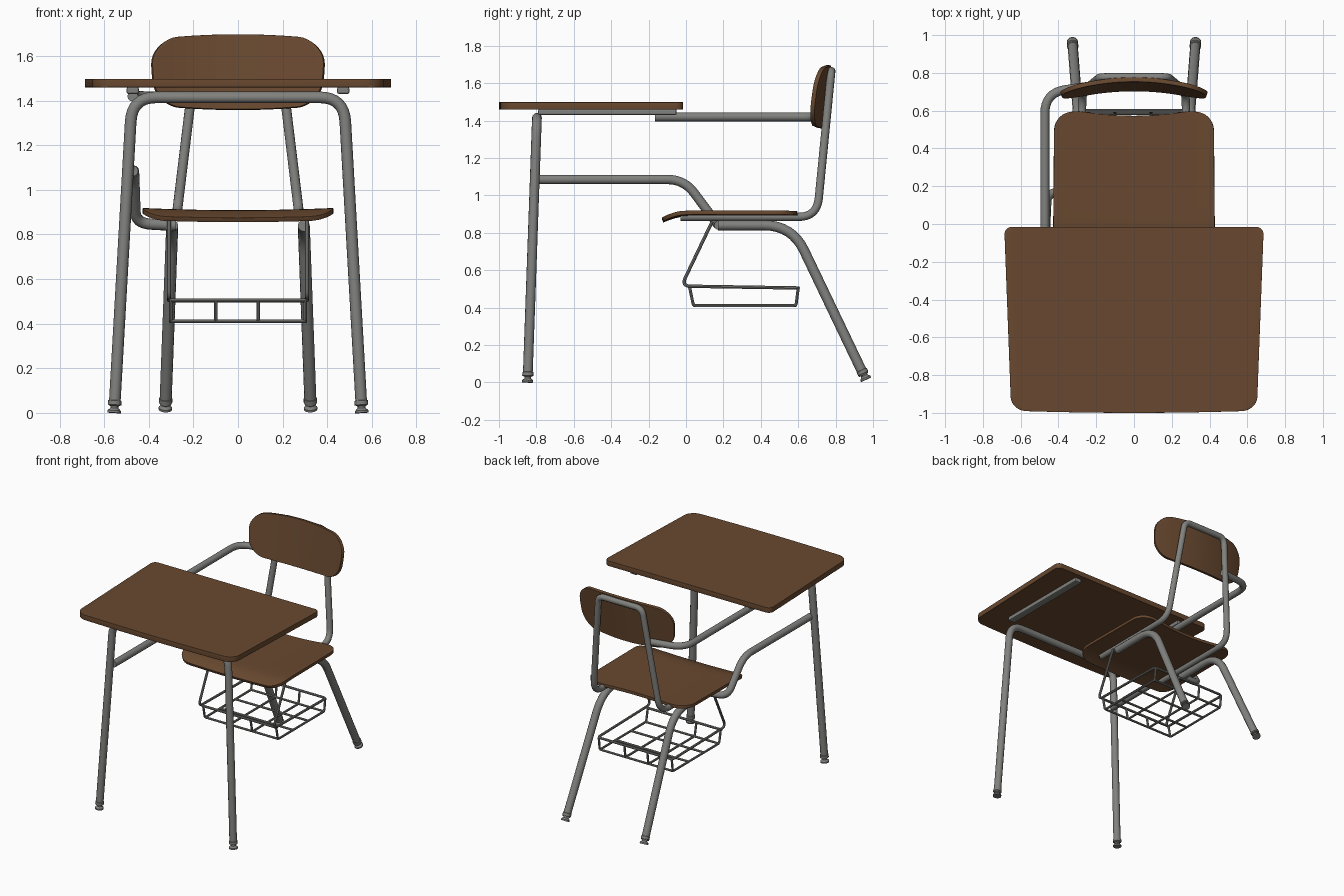
import bpy, bmesh, math
from mathutils import Vector, Matrix

if "Cube" in bpy.data.objects:
    bpy.data.objects.remove(bpy.data.objects["Cube"])


def material(name, rgb):
    m = bpy.data.materials.new(name)
    m.diffuse_color = (*rgb, 1)
    m.use_nodes = True
    m.node_tree.nodes["Principled BSDF"].inputs["Base Color"].default_value = m.diffuse_color
    return m


WOOD = material("brown wood", (0.14, 0.066, 0.029))
STEEL = material("grey steel", (0.22, 0.22, 0.21))


def add(name, mesh, mat):
    ob = bpy.data.objects.new(name, mesh)
    bpy.context.collection.objects.link(ob)
    mesh.materials.clear()
    mesh.materials.append(mat)
    bpy.ops.object.select_all(action='DESELECT')
    bpy.context.view_layer.objects.active = ob
    ob.select_set(True)
    bpy.ops.object.shade_smooth_by_angle(angle=math.radians(40))
    return ob


def rounded(points, bend):
    """Replace each inner corner of a path by a smooth bend."""
    p = [Vector(q) for q in points]
    out = [p[0]]
    for i in range(1, len(p) - 1):
        b = bend[i - 1] if isinstance(bend, (list, tuple)) else bend
        a = p[i] + (p[i - 1] - p[i]).normalized() * b
        c = p[i] + (p[i + 1] - p[i]).normalized() * b
        for k in range(9):
            t = k / 8
            out.append(a * (1 - t) ** 2 + p[i] * 2 * t * (1 - t) + c * t * t)
    return out + [p[-1]]


def tube(name, points, radius, bend=0.1, sides=4):
    cu = bpy.data.curves.new(name, 'CURVE')
    cu.dimensions = '3D'
    cu.bevel_depth, cu.bevel_resolution, cu.use_fill_caps = radius, sides, True
    path = rounded(points, bend)
    sp = cu.splines.new('POLY')
    sp.points.add(len(path) - 1)
    for s, q in zip(sp.points, path):
        s.co = (*q, 1)
    tmp = bpy.data.objects.new(name + "_path", cu)
    bpy.context.collection.objects.link(tmp)
    dg = bpy.context.evaluated_depsgraph_get()
    mesh = bpy.data.meshes.new_from_object(tmp.evaluated_get(dg))
    bpy.data.objects.remove(tmp)
    return add(name, mesh, STEEL)


def panel(name, s0, s1, half, r0, r1, place, thick, bevel):
    """Rounded sheet: rows run from s0 to s1, place(x, s, u) shapes it."""
    rows = []
    for k in range(9):
        a = math.pi / 2 * k / 8
        rows.append((s0 + r0 * (1 - math.cos(a)), r0 * (1 - math.sin(a))))
    rows += [(s0 + r0 + (s1 - r1 - s0 - r0) * k / 10, 0) for k in range(1, 10)]
    for k in range(9):
        a = math.pi / 2 * k / 8
        rows.append((s1 - r1 + r1 * math.sin(a), r1 * (1 - math.cos(a))))
    bm = bmesh.new()
    n = 28
    grid = []
    for s, cut in rows:
        w = half((s - s0) / (s1 - s0)) - cut
        grid.append([bm.verts.new(place(w * (2 * j / n - 1), s, (s - s0) / (s1 - s0)))
                     for j in range(n + 1)])
    for a, b in zip(grid, grid[1:]):
        for j in range(n):
            bm.faces.new((a[j], a[j + 1], b[j + 1], b[j]))
    mesh = bpy.data.meshes.new(name)
    bm.to_mesh(mesh)
    bm.free()
    ob = add(name, mesh, WOOD)
    so = ob.modifiers.new("thickness", 'SOLIDIFY')
    so.thickness, so.offset = thick, -1
    be = ob.modifiers.new("soft edge", 'BEVEL')
    be.width, be.segments, be.angle_limit = bevel, 3, math.radians(50)
    return ob


def foot(name, pos, axis):
    """Turned glide at the end of a leg."""
    prof = [(0, 0), (.03, 0), (.03, .01), (.018, .022), (.018, .03), (.03, .036), (.03, .055), (.02, .06), (0, .06)]
    rot = Vector((0, 0, 1)).rotation_difference(Vector(axis)).to_matrix().to_4x4()
    bm = bmesh.new()
    vs = [bm.verts.new((r, 0, z)) for r, z in prof]
    es = [bm.edges.new(e) for e in zip(vs, vs[1:])]
    bmesh.ops.spin(bm, geom=vs + es, axis=(0, 0, 1), cent=(0, 0, 0), angle=2 * math.pi, steps=16)
    bmesh.ops.remove_doubles(bm, verts=bm.verts, dist=1e-5)
    bmesh.ops.recalc_face_normals(bm, faces=bm.faces)
    bm.transform(Matrix.Translation(pos) @ rot)
    mesh = bpy.data.meshes.new(name)
    bm.to_mesh(mesh)
    bm.free()
    add(name, mesh, STEEL)


# Desk top
panel("desk_top", -1.0, -0.015, lambda u: 0.65 + 0.037 * u, 0.08, 0.04,
      lambda x, s, u: (x, s + (0.012 * (x / .65) ** 2 if u < .1 else 0) * (1 - u * 10), 1.498), 0.038, 0.012)


# Seat with a rolled front lip, a slight dish and a scooped back edge
def seat_shape(x, s, u):
    lip = max(0, 0.0 - s) / 0.13
    scoop = 0.022 * max(0, 1 - (x / 0.27) ** 2) * max(0, u - 0.6) / 0.4
    return (x, s - scoop, 0.919 - 0.01 * (1 - (x / 0.43) ** 2) - 0.034 * lip ** 1.7)


panel("seat", -0.13, 0.595, lambda u: 0.428 - 0.006 * u, 0.11, 0.10, seat_shape, 0.022, 0.007)


# Curved backrest
def back_shape(x, s, u):
    bow = (x / 0.38) ** 2
    z = s + 0.022 * (1 - bow) * (2 * u - 1)
    return (x, 0.702 + 0.15 * (z - 1.36) - 0.055 * bow, z)


panel("backrest", 1.383, 1.676, lambda u: 0.362 + 0.022 * math.sin(u * 2.2), 0.10, 0.11,
      back_shape, 0.024, 0.008)

# Front legs: one arch below the desk top
tube("front_legs", [(-.553, -.846, .04), (-.475, -.797, 1.415), (.475, -.797, 1.415), (.553, -.846, .04)],
     0.026, 0.11)

# Seat rails rising into the backrest frame
tube("seat_and_back_frame", [(-.275, -.03, .885), (-.275, .70, .885), (-.18, .777, 1.665),
                             (.18, .777, 1.665), (.275, .70, .885), (.275, -.03, .885)],
     0.022, [.1, .05, .05, .1])

# Rear legs and all feet
for side, s in (("left", -1), ("right", 1)):
    top, bot = Vector((s * .295, .567, .84)), Vector((s * .325, .95, .04))
    tube("rear_leg_" + side, [(s * .295, .17, .84), top, bot], 0.027, 0.15)
    d = (top - bot).normalized()
    foot("rear_foot_" + side, bot - d * .03 + Vector((0, 0, .002)), d)
    foot("front_foot_" + side, (s * .5555, -.847, 0), (-s * .057, .036, 1))
    # Desk support rails
    bpy.ops.mesh.primitive_cube_add(size=1)
    ob = bpy.context.object
    ob.name = "desk_rail_" + side
    ob.data.transform(Matrix.Translation((s * .472, -.42, 1.446)) @ Matrix.Diagonal((.055, .74, .032, 1)))
    ob.data.materials.append(STEEL)
    be = ob.modifiers.new("soft edge", 'BEVEL')
    be.width, be.segments = .008, 2

# Arm tube from desk to backrest
tube("arm_tube", [(-.472, -.165, 1.42), (-.472, .695, 1.42), (-.20, .735, 1.41)], 0.024, 0.11)

# Side bar from front leg down to the seat frame
tube("side_bar", [(-.472, -.80, 1.085), (-.468, -.01, 1.085), (-.46, .165, .85), (-.28, .175, .84)],
     0.025, [.09, .07])

# Wire basket: hangers and rim in one bent wire
X = 0.31
tube("basket_rim", [(-X, .14, .86), (-X, -.025, .515), (-X, .60, .505),
                    (X, .60, .505), (X, -.025, .515), (X, .14, .86)], 0.009, [.05, .03, .03, .05], 2)
tube("basket_front_wire", [(-X, .02, .505), (X, .02, .505)], 0.009, 0, 2)
for i, x in enumerate((-.302, -.10, .09, .302)):
    tube(f"basket_long_wire_{i}", [(x, .02, .505), (x, .04, .41), (x, .588, .41), (x, .60, .505)],
         0.008, 0.015, 2)
for i, y in enumerate((.045, .22, .40, .585)):
    tube(f"basket_cross_wire_{i}", [(-.302, y, .41), (.302, y, .41)], 0.008, 0, 2)
